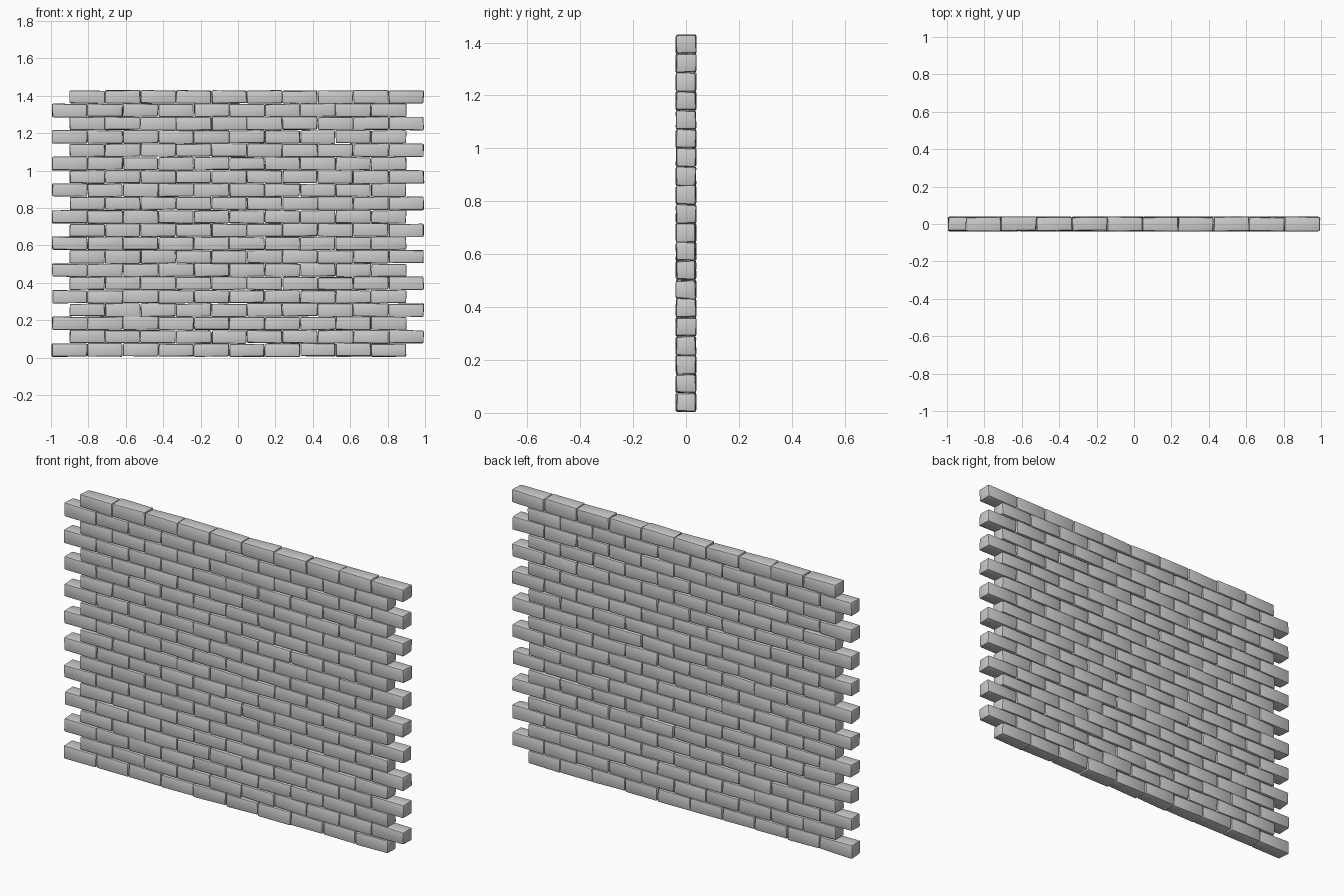
import bpy, bmesh, random
from mathutils import Vector

if "Cube" in bpy.data.objects:
    bpy.data.objects.remove(bpy.data.objects["Cube"])

random.seed(7)
ROWS, PER_ROW = 20, 10
PITCH_X, PITCH_Z = 0.1895, 0.0712
SIZE = Vector((0.1875, 0.074, 0.0695))


def add_brick(bm, center):
    """One worn brick: a box with wobbly corners and rounded edges."""
    verts = bmesh.ops.create_cube(bm, size=1.0)["verts"]
    for v in verts:
        wobble = Vector((random.uniform(-0.003, 0.003),
                         random.uniform(-0.003, 0.003),
                         random.uniform(-0.003, 0.003)))
        v.co = center + v.co * SIZE + wobble
    edges = list({e for v in verts for e in v.link_edges})
    bmesh.ops.bevel(bm, geom=edges, offset=0.007, segments=2,
                    profile=0.5, affect='EDGES', clamp_overlap=True)


# Running-bond courses, alternately shifted left and right by half a brick
courses = []
for row in range(ROWS):
    bm = bmesh.new()
    shift = -0.047 if row % 2 == 0 else 0.047
    z = 0.0405 + row * PITCH_Z
    for i in range(PER_ROW):
        x = (i - (PER_ROW - 1) / 2) * PITCH_X + shift
        y = random.uniform(-0.001, 0.001)
        add_brick(bm, Vector((x, y, z + random.uniform(-0.001, 0.001))))
    mesh = bpy.data.meshes.new(f"brick_course_{row + 1:02d}")
    bm.to_mesh(mesh)
    bm.free()
    obj = bpy.data.objects.new(mesh.name, mesh)
    bpy.context.collection.objects.link(obj)
    obj.select_set(True)
    courses.append(obj)

# Soft shading on the rounded edges
bpy.context.view_layer.objects.active = courses[0]
bpy.ops.object.shade_smooth_by_angle(angle=0.6)
